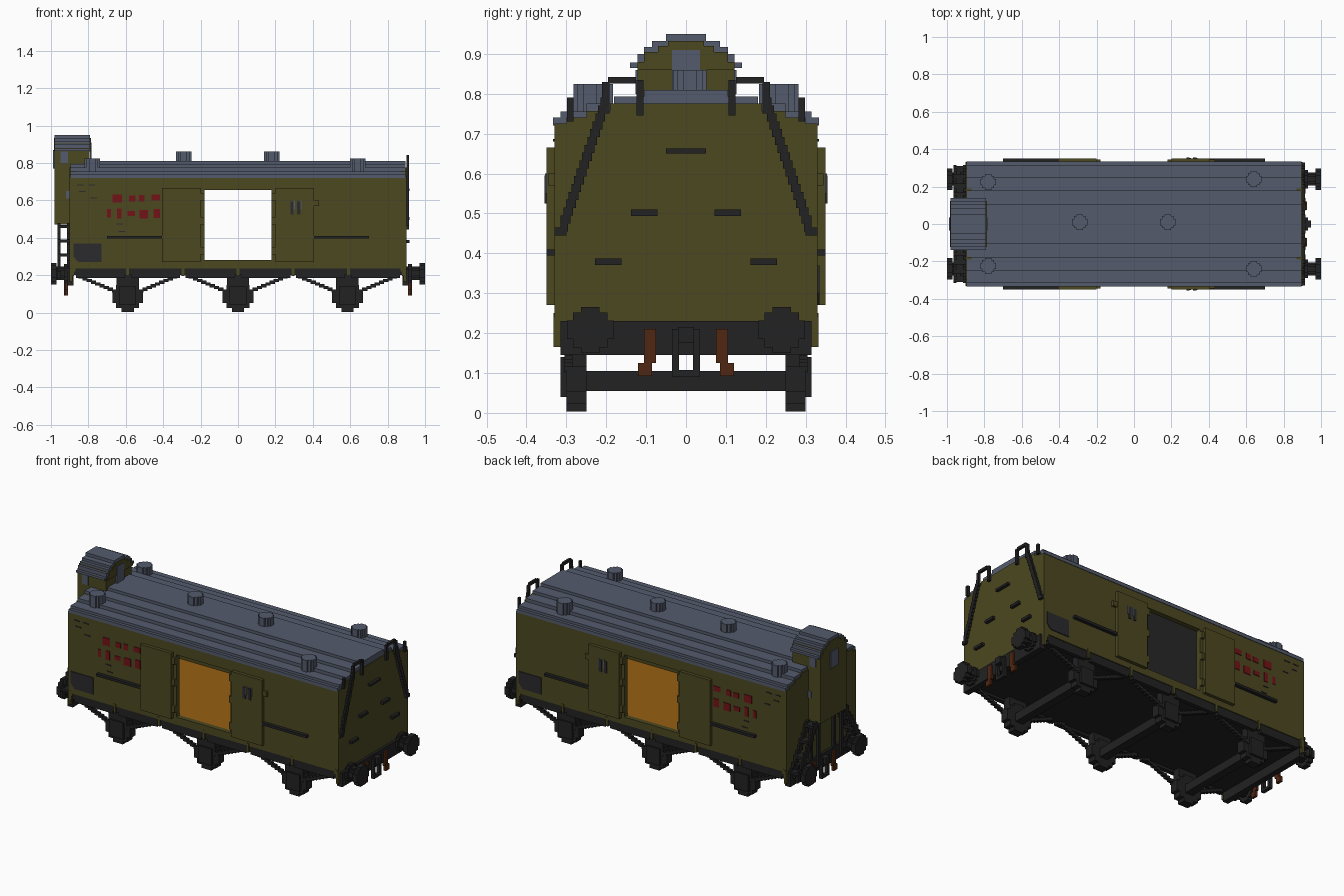
import bpy
import bmesh

old = bpy.data.objects.get("Cube")
if old:
    bpy.data.objects.remove(old, do_unlink=True)


def material(name, r, g, b):
    mat = bpy.data.materials.new(name)
    mat.use_nodes = True
    mat.diffuse_color = (r, g, b, 1)
    mat.node_tree.nodes["Principled BSDF"].inputs["Base Color"].default_value = (r, g, b, 1)
    return mat


OLIVE = material("olive paint", .072, .065, .015)
SLATE = material("slate roof", .088, .105, .15)
IRON = material("black iron", .016, .016, .016)
RED = material("red marking", .17, .007, .009)
RUST = material("rusty hose", .08, .02, .006)
WOOD = material("wood floor", .31, .115, .006)
GREY = material("grey ceiling", .09, .09, .09)
PANEL = material("dark panel", .024, .024, .028)


def finish(name, mat, bm):
    bmesh.ops.recalc_face_normals(bm, faces=bm.faces)
    mesh = bpy.data.meshes.new(name)
    bm.to_mesh(mesh)
    bm.free()
    mesh.materials.append(mat)
    obj = bpy.data.objects.new(name, mesh)
    bpy.context.collection.objects.link(obj)
    return obj


def boxes(name, mat, spans, flip=""):
    """Boxes given as (x0, x1, y0, y1, z0, z1), repeated across the axes in flip."""
    bm = bmesh.new()
    for x0, x1, y0, y1, z0, z1 in spans:
        for sx in (1, -1) if "x" in flip else (1,):
            for sy in (1, -1) if "y" in flip else (1,):
                verts = bmesh.ops.create_cube(bm, size=1)["verts"]
                for v in verts:
                    v.co.x = sx * (x1 if v.co.x > 0 else x0)
                    v.co.y = sy * (y1 if v.co.y > 0 else y0)
                    v.co.z = z1 if v.co.z > 0 else z0
    return finish(name, mat, bm)


def prism(name, mat, profile, axis, start, end):
    """Extrude a flat profile along x, y or z."""
    bm = bmesh.new()
    place = {"x": lambda a, b, t: (t, a, b),
             "y": lambda a, b, t: (a, t, b),
             "z": lambda a, b, t: (a, b, t)}[axis]
    face = bm.faces.new([bm.verts.new(place(a, b, start)) for a, b in profile])
    new = bmesh.ops.extrude_face_region(bm, geom=[face])["geom"]
    for v in new:
        if isinstance(v, bmesh.types.BMVert):
            setattr(v.co, axis, end)
    return finish(name, mat, bm)


def gable(base, steps):
    """Stepped arch profile from (half width, top height) pairs."""
    half = [(steps[0][0], base)]
    for i, (w, z) in enumerate(steps):
        half.append((w, z))
        if i + 1 < len(steps):
            half.append((steps[i + 1][0], z))
    return half + [(-w, z) for w, z in reversed(half)]


def disc(a, b, r):
    """Round outline made of square steps."""
    s, m = r * .4, r * .75
    q = [(r, s), (m, s), (m, m), (s, m), (s, r)]
    pts = q + [(-u, v) for u, v in reversed(q)]
    pts += [(-u, -v) for u, v in q] + [(u, -v) for u, v in reversed(q)]
    return [(a + u, b + v) for u, v in pts]


def stair(p, q, count):
    """Evenly spaced points from p to q for stepped diagonals."""
    return [tuple(a + (b - a) * i / (count - 1) for a, b in zip(p, q)) for i in range(count)]


# Body walls with a through doorway
boxes("side_walls", OLIVE, [
    (-.9, -.18, -.33, -.3, .235, .725), (.18, .9, -.33, -.3, .235, .725),
    (-.18, .18, -.33, -.3, .235, .28), (-.18, .18, -.33, -.3, .655, .725)], "y")
end_steps = [(.33, .725), (.3, .74), (.25, .757), (.19, .775)]
for side, end in (("left", 1), ("right", -1)):
    prism(side + "_end_wall", OLIVE, gable(.22, end_steps), "x", end * .87, end * .9)
boxes("floor", WOOD, [(-.87, .87, -.3, .3, .25, .28)])
boxes("ceiling", GREY, [(-.87, .87, -.3, .3, .7, .72)])

# Stepped roof and its ventilators
roof_steps = [(.333, .74), (.315, .755), (.25, .775), (.18, .793), (.105, .81)]
prism("roof", SLATE, gable(.72, roof_steps), "x", -.895, .895)
for x, y, top in ((-.29, .01, .86), (.18, .01, .86), (-.78, .225, .825),
                  (-.78, -.225, .825), (.64, .24, .825), (.64, -.24, .825)):
    prism("roof_vent", SLATE, disc(x, y, .042), "z", .73, top)

# Brake cabin on the right end
cabin_steps = [(.122, .88), (.105, .905), (.07, .92), (.045, .932)]
prism("cabin", OLIVE, gable(.47, cabin_steps), "x", -.982, -.795)
cover = [(.14, .878), (.122, .9), (.105, .917), (.085, .932), (.05, .95)]
prism("cabin_roof", SLATE, gable(.864, cover), "x", -.98, -.79)
prism("cabin_roof_infill", OLIVE, gable(.86, cabin_steps), "x", -.985, -.785)
boxes("cabin_end_window", SLATE, [(-.79, -.782, -.035, .035, .8, .91),
                                  (-.99, -.982, -.035, .035, .77, .87)])
boxes("cabin_side_windows", SLATE, [(-.95, -.91, .12, .126, .8, .86),
                                    (-.92, -.9, .12, .126, .61, .65)], "y")
boxes("cabin_posts", IRON, [(-.965, -.95, .1, .12, .2, .47),
                            (-.915, -.9, .1, .12, .2, .47)], "y")

# Stairs up to the cabin, one each side
treads, rails = [], []
for y, z in stair((.29, .23), (.15, .46), 4):
    treads.append((-.965, -.9, y - .03, y + .02, z - .008, z + .008))
for y, z in stair((.3, .2), (.14, .46), 10):
    for x in (-.965, -.915):
        rails.append((x, x + .015, y - .015, y + .015, z - .02, z + .02))
boxes("stair_treads", IRON, treads, "y")
boxes("stair_rails", IRON, rails, "y")

# Sliding doors, their rails and fittings
boxes("sliding_doors", OLIVE, [(-.405, -.2, .33, .35, .27, .665),
                               (.2, .405, .33, .35, .27, .665),
                               (.4, .432, .33, .345, .57, .6)], "y")
boxes("door_catches", OLIVE, [(.18, .205, .33, .345, z, z + .04) for z in (.31, .47, .6)], "xy")
boxes("door_rails", IRON, [(.405, .7, .33, .35, .395, .41)], "xy")
boxes("door_slots", PANEL, [(x, x + .018, .35, .355, .525, .595) for x in (.28, .315)], "y")
boxes("door_slot_edges", SLATE, [(x, x + .006, .35, .354, .55, .6) for x in (.298, .333)], "y")

# Painted patches and panels on the sides
patches = []
for x, z, w, h in ((-.645, .61, .05, .045), (-.565, .61, .035, .03), (-.515, .612, .03, .035),
                   (-.44, .615, .045, .03), (-.69, .53, .02, .045), (-.635, .53, .025, .055),
                   (-.57, .53, .04, .025), (-.505, .525, .045, .045), (-.435, .53, .035, .05)):
    patches.append((x - w / 2, x + w / 2, .33, .334, z - h / 2, z + h / 2))
boxes("red_patches", RED, patches, "y")
prism("front_panel", PANEL, [(-.88, .3), (-.855, .27), (-.73, .27), (-.73, .37), (-.88, .37)],
      "y", -.335, -.33)
prism("back_panel", PANEL, [(.88, .3), (.855, .27), (.73, .27), (.73, .37), (.88, .37)],
      "y", .33, .335)
boxes("thin_marks", PANEL, [(x, x + .035, .33, .333, z, z + .006)
                            for x, z in ((-.86, .68), (-.8, .68), (-.85, .645), (-.79, .61),
                                         (-.65, .47), (-.64, .43))], "y")

# Underframe
boxes("underframe", IRON, [(-.89, .89, -.3, .3, .2, .25)])
boxes("sole_bars", IRON, [(-.88, .88, .3, .325, .2, .235)], "y")
boxes("sole_bar_pads", IRON, [(x - .13, x + .13, .3, .325, .185, .205)
                              for x in (-.735, -.44, -.15, .15, .44, .735)], "y")
boxes("body_brackets", OLIVE, [(i * .295 - .008, i * .295 + .008, .315, .332, .195, .25)
                               for i in range(-3, 4)], "y")
boxes("corner_brackets", OLIVE, [(.885, .9, .312, .332, .165, .24)], "xy")
boxes("buffer_beams", IRON, [(.88, .915, -.315, .315, .145, .23)], "x")

# Wheelsets with boxes, hangers and stepped braces
for n, cx in enumerate((-.59, 0, .585)):
    boxes("axle", IRON, [(cx - .025, cx + .025, -.27, .27, .055, .105)])
    boxes("axle_box", IRON, [(cx - .045, cx + .045, .29, .315, .04, .14),
                             (cx - .06, cx + .06, .26, .305, .1, .2)], "y")
    for side in (1, -1):
        prism("wheel", IRON, disc(cx, .085, .082), "y", side * .25, side * .3)
    steps = []
    for dx, z in stair((.07, .115), (.25, .19), 9):
        for s in (1, -1):
            steps.append((cx + s * dx - .014, cx + s * dx + .014, .285, .305, z - .009, z + .009))
    boxes("wheel_braces", IRON, steps, "y")

# Buffers, coupling hooks and hoses at both ends
for end in (1, -1):
    for y in (.24, -.24):
        prism("buffer_shank", IRON, disc(y, .21, .035), "x", end * .9, end * .975)
        prism("buffer_collar", IRON, disc(y, .21, .05), "x", end * .91, end * .93)
        prism("buffer_head", IRON, disc(y, .208, .058), "x", end * .97, end * 1)
boxes("coupling_hook", IRON, [(.91, .945, -.02, .02, .175, .215)], "x")
boxes("coupling_links", IRON, [(.91, .93, .018, .035, .09, .21)], "xy")
boxes("coupling_pin", IRON, [(.91, .93, -.03, .03, .09, .107)], "x")
boxes("hoses", RUST, [(.91, .926, .075, .105, .125, .21),
                      (.91, .926, .085, .12, .092, .125)], "xy")

# Climbing steps on the left end
rungs = [(.9, .918, -.05, .05, .65, .663)]
for y, z in ((.105, .502), (.195, .379)):
    for s in (1, -1):
        rungs.append((.9, .918, s * y - .033, s * y + .033, z - .008, z + .008))
boxes("climbing_steps", IRON, rungs)

# Stepped handrails hooked over the left end roof
grips = [(.9, .915, y - .009, y + .009, z - .02, z + .02)
         for y, z in stair((.305, .475), (.205, .77), 16)]
grips += [(.9, .915, .192, .21, .75, .83), (.9, .915, .125, .195, .826, .842),
          (.9, .915, .107, .124, .745, .835), (.9, .915, .282, .298, .73, .79),
          (.9, .915, .3, .33, .445, .465)]
boxes("handrails", IRON, grips, "y")
